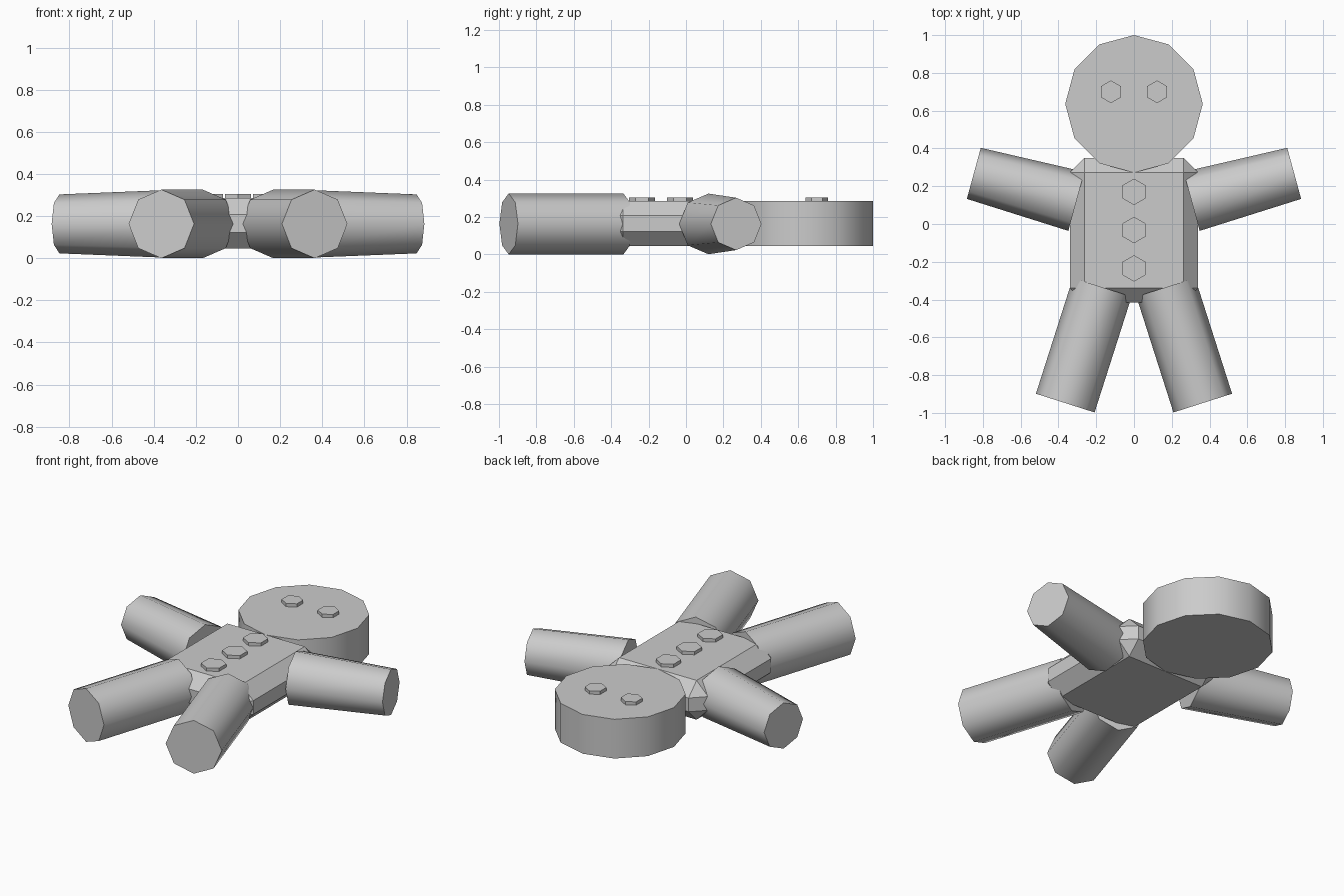
import bpy, bmesh, math
from mathutils import Vector

if "Cube" in bpy.data.objects:
    bpy.data.objects.remove(bpy.data.objects["Cube"])

mat = bpy.data.materials.new("plain_grey")
mat.diffuse_color = (0.6, 0.6, 0.6, 1)
mat.use_nodes = True
mat.node_tree.nodes["Principled BSDF"].inputs["Base Color"].default_value = mat.diffuse_color


def finish(name, bm, smooth):
    bmesh.ops.recalc_face_normals(bm, faces=bm.faces[:])
    me = bpy.data.meshes.new(name)
    bm.to_mesh(me)
    bm.free()
    me.materials.append(mat)
    if smooth:
        me.shade_smooth()
        me.set_sharp_from_angle(angle=math.radians(60))
    ob = bpy.data.objects.new(name, me)
    bpy.context.collection.objects.link(ob)
    return ob


def prism(name, start, end, r1, r2, sides, up, smooth=True):
    """Capped, optionally tapered prism with one corner pointing along 'up'."""
    a, b, up = Vector(start), Vector(end), Vector(up)
    side = up.cross((b - a).normalized())
    bm = bmesh.new()
    rings = []
    for c, r in ((a, r1), (b, r2)):
        angles = [2 * math.pi * i / sides for i in range(sides)]
        rings.append([bm.verts.new(c + r * (up * math.cos(t) + side * math.sin(t)))
                      for t in angles])
    for ring in rings:
        bm.faces.new(ring)
    for i in range(sides):
        j = (i + 1) % sides
        bm.faces.new((rings[0][i], rings[0][j], rings[1][j], rings[1][i]))
    return finish(name, bm, smooth)


LOW, TOP, MID = 0.045, 0.285, 0.163
Y, Z = (0, 1, 0), (0, 0, 1)

# Head: thick disc
prism("head", (0, 0.636, LOW), (0, 0.636, TOP), 0.364, 0.364, 12, Y)

# Body: box with chamfered edges
bm = bmesh.new()
bmesh.ops.create_cube(bm, size=1)
for v in bm.verts:
    v.co = (v.co.x * 0.68, v.co.y * 0.766 - 0.033, v.co.z * (TOP - LOW) + (TOP + LOW) / 2)
bmesh.ops.bevel(bm, geom=bm.edges[:], offset=0.078, segments=1, affect='EDGES')
finish("body", bm, False)

for s, label in ((-1, "left"), (1, "right")):
    # Limbs: octagonal, arms taper towards the hand
    prism(label + "_arm", (s * 0.305, 0.12, MID), (s * 0.848, 0.268, MID), 0.162, 0.14, 8, Z)
    prism(label + "_leg", (s * 0.168, -0.335, MID), (s * 0.364, -0.948, MID), 0.163, 0.163, 8, Z)
    # Eyes
    prism(label + "_eye", (s * 0.122, 0.7, TOP - 0.02), (s * 0.122, 0.7, 0.305),
          0.06, 0.06, 6, Y, False)

# Buttons down the chest
for i, y in enumerate((0.17, -0.032, -0.235)):
    prism(f"button_{i + 1}", (0, y, TOP - 0.02), (0, y, 0.305), 0.07, 0.07, 6, Y, False)
